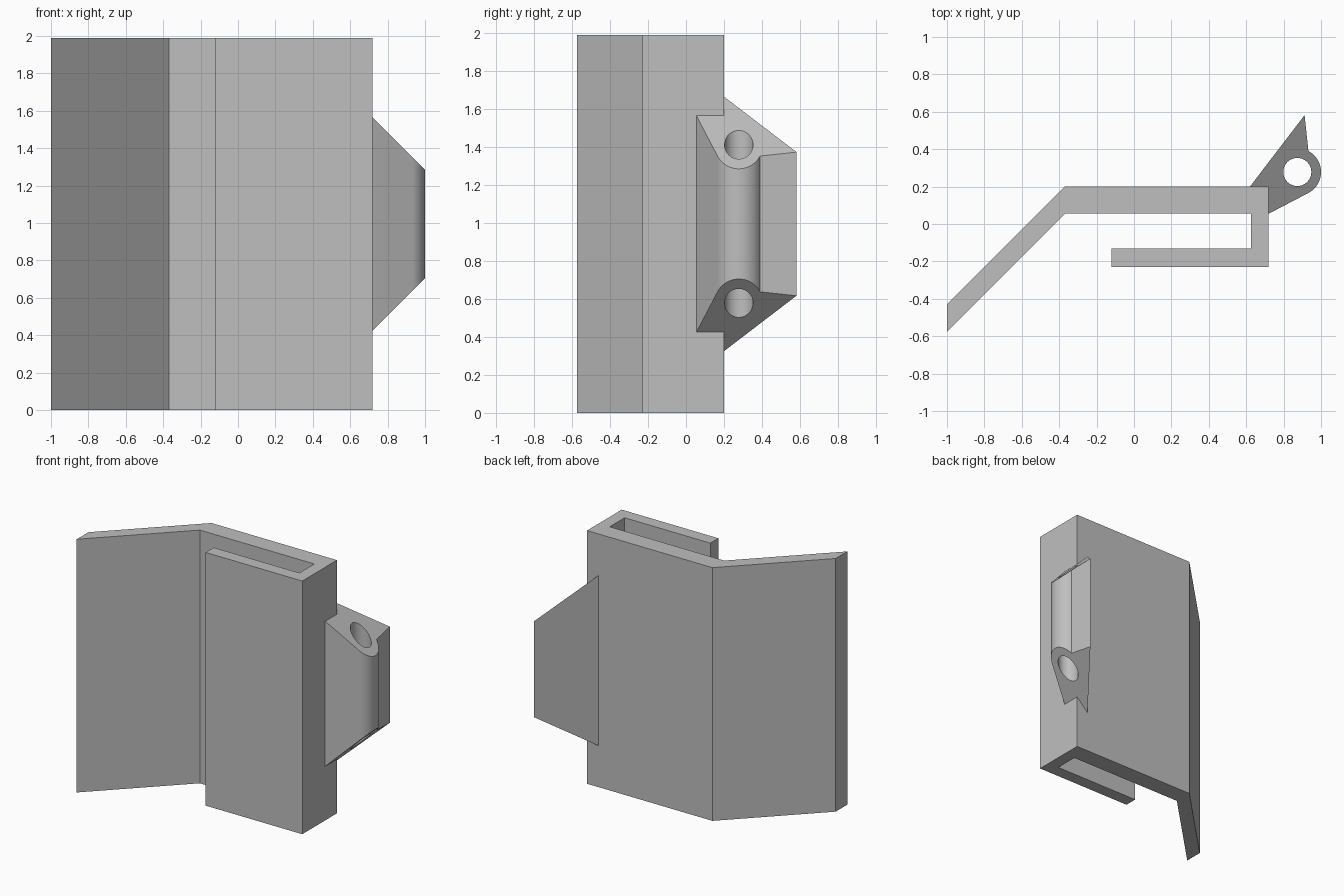
import bpy
import bmesh
from math import radians, cos, sin

cube = bpy.data.objects.get("Cube")
if cube:
    bpy.data.objects.remove(cube, do_unlink=True)

# One plain grey for the whole model
GREY = (0.52, 0.52, 0.52, 1)
grey = bpy.data.materials.new("plain grey")
grey.use_nodes = True
grey.diffuse_color = GREY
grey.node_tree.nodes["Principled BSDF"].inputs["Base Color"].default_value = GREY

HEIGHT = 1.99


def arc(cx, cy, r, start, end, steps):
    """Points along a circular arc, angles in degrees."""
    angles = [radians(start + (end - start) * i / steps) for i in range(steps + 1)]
    return [(cx + r * cos(a), cy + r * sin(a)) for a in angles]


def prism(name, loops, bottom, top):
    """Extrude an outline (plus hole outlines) between two height rules."""
    bm = bmesh.new()
    caps = ([], [])
    for loop in loops:
        rings = [[bm.verts.new((x, y, rule(x))) for x, y in loop]
                 for rule in (bottom, top)]
        n = len(loop)
        for i in range(n):
            j = (i + 1) % n
            bm.faces.new((rings[0][i], rings[0][j], rings[1][j], rings[1][i]))
            for cap, ring in zip(caps, rings):
                cap.append(bm.edges.get((ring[i], ring[j])))
    for cap in caps:
        bmesh.ops.triangle_fill(bm, edges=cap, use_beauty=True)
    bmesh.ops.recalc_face_normals(bm, faces=bm.faces[:])
    mesh = bpy.data.meshes.new(name)
    bm.to_mesh(mesh)
    bm.free()
    mesh.materials.append(grey)
    obj = bpy.data.objects.new(name, mesh)
    bpy.context.collection.objects.link(obj)
    return obj


# Bent plate with a hooked return lip
plate = [(-1, -0.575), (-0.37, 0.055), (0.625, 0.055), (0.625, -0.13),
         (-0.12, -0.13), (-0.12, -0.23), (0.72, -0.23), (0.72, 0.2),
         (-0.37, 0.2), (-1, -0.43)]
prism("bent_plate", [plate], lambda x: 0, lambda x: HEIGHT)

# Hinge lug wrapped round the corner, ends cut at 45 degrees, with a pin hole
cx, cy = 0.873, 0.278
lug = [(0.62, 0.2), (0.72, 0.2), (0.72, 0.055)]
lug += arc(cx, cy, 0.127, -62, 62, 24)
lug += [(0.912, 0.582)]
hole = arc(cx, cy, 0.075, 0, 360, 48)[:-1]
hinge = prism("hinge_lug", [lug, hole], lambda x: x - 0.295, lambda x: HEIGHT + 0.295 - x)

# Smooth the barrel and the pin hole, keep the corners sharp
bpy.ops.object.select_all(action="DESELECT")
hinge.select_set(True)
bpy.context.view_layer.objects.active = hinge
bpy.ops.object.shade_smooth_by_angle(angle=radians(25))
